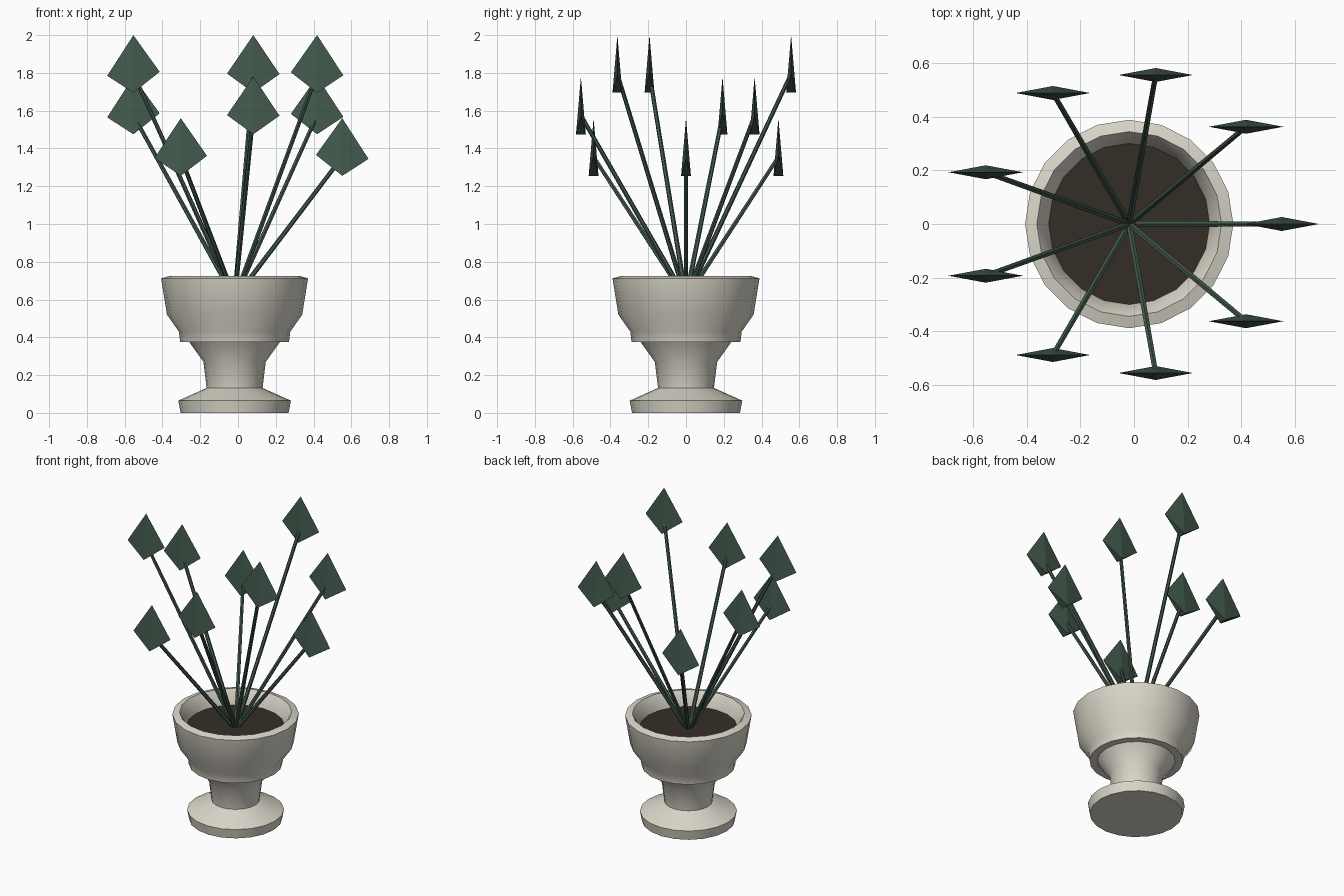
import bpy, bmesh
from math import sin, cos, pi, radians
from mathutils import Vector

if "Cube" in bpy.data.objects:
    bpy.data.objects.remove(bpy.data.objects["Cube"])

CX = -0.018   # pot axis sits slightly left of the centre
SIDES = 20


def material(name, rgb):
    m = bpy.data.materials.new(name)
    m.diffuse_color = (*rgb, 1)
    m.use_nodes = True
    m.node_tree.nodes["Principled BSDF"].inputs["Base Color"].default_value = m.diffuse_color
    return m


def finish(bm, name, mat, smooth=False):
    bmesh.ops.recalc_face_normals(bm, faces=bm.faces)
    me = bpy.data.meshes.new(name)
    bm.to_mesh(me)
    bm.free()
    me.materials.append(mat)
    ob = bpy.data.objects.new(name, me)
    bpy.context.collection.objects.link(ob)
    if smooth:
        bpy.ops.object.select_all(action='DESELECT')
        ob.select_set(True)
        bpy.context.view_layer.objects.active = ob
        bpy.ops.object.shade_smooth_by_angle(angle=radians(35))
    return ob


def ring(bm, r, z):
    return [bm.verts.new((CX + r * cos(2 * pi * i / SIDES), r * sin(2 * pi * i / SIDES), z))
            for i in range(SIDES)]


stone = material("stone", (0.70, 0.67, 0.58))
earth = material("earth", (0.035, 0.027, 0.02))
green = material("green", (0.055, 0.10, 0.073))

# Urn: lathed profile with foot, waist, bowl, rim and inner wall
profile = [(0.286, 0), (0.298, 0.065), (0.148, 0.132), (0.165, 0.27), (0.24, 0.375),
           (0.288, 0.375), (0.295, 0.43), (0.358, 0.52), (0.389, 0.712),
           (0.345, 0.725), (0.328, 0.70), (0.30, 0.63), (0.295, 0.60)]
bm = bmesh.new()
rings = [ring(bm, r, z) for r, z in profile]
for a, b in zip(rings, rings[1:]):
    for i in range(SIDES):
        j = (i + 1) % SIDES
        bm.faces.new((a[i], a[j], b[j], b[i]))
bm.faces.new(rings[0])
bm.faces.new(rings[-1])
finish(bm, "urn", stone, True)

# Soil disc
bm = bmesh.new()
bm.faces.new(ring(bm, 0.301, 0.632))
soil = finish(bm, "soil", earth)
if soil.data.polygons[0].normal.z < 0:
    soil.data.flip_normals()

# Nine stems fanning out, each with a flat spear-shaped leaf
for k in range(9):
    ang = radians(40 * k)
    top = 1.56 + 0.22 * (k % 3)
    tip = Vector((CX + 0.57 * cos(ang), 0.565 * sin(ang), top))

    # Stem
    start = Vector((CX, 0, 0.605))
    end = tip - Vector((0, 0, 0.205))
    axis = end - start
    bm = bmesh.new()
    bmesh.ops.create_cone(bm, segments=6, cap_ends=True, radius1=0.013,
                          radius2=0.011, depth=axis.length)
    bm.transform(axis.to_track_quat('Z', 'Y').to_matrix().to_4x4())
    bmesh.ops.translate(bm, verts=bm.verts, vec=(start + end) / 2)
    finish(bm, f"stem_{k + 1}", green, True)

    # Leaf: apex, two side corners and a short lower ridge
    lean = 0.019 * tip.x
    pts = [(0, 0, 0), (0.139, 0, -0.205 - lean), (0, 0.026, -0.305),
           (-0.139, 0, -0.205 + lean), (0, -0.026, -0.305)]
    bm = bmesh.new()
    a, r, f, l, n = [bm.verts.new(tip + Vector(p)) for p in pts]
    for face in ((a, r, f), (a, f, l), (a, l, n), (a, n, r), (r, n, f), (l, f, n)):
        bm.faces.new(face)
    finish(bm, f"leaf_{k + 1}", green)
